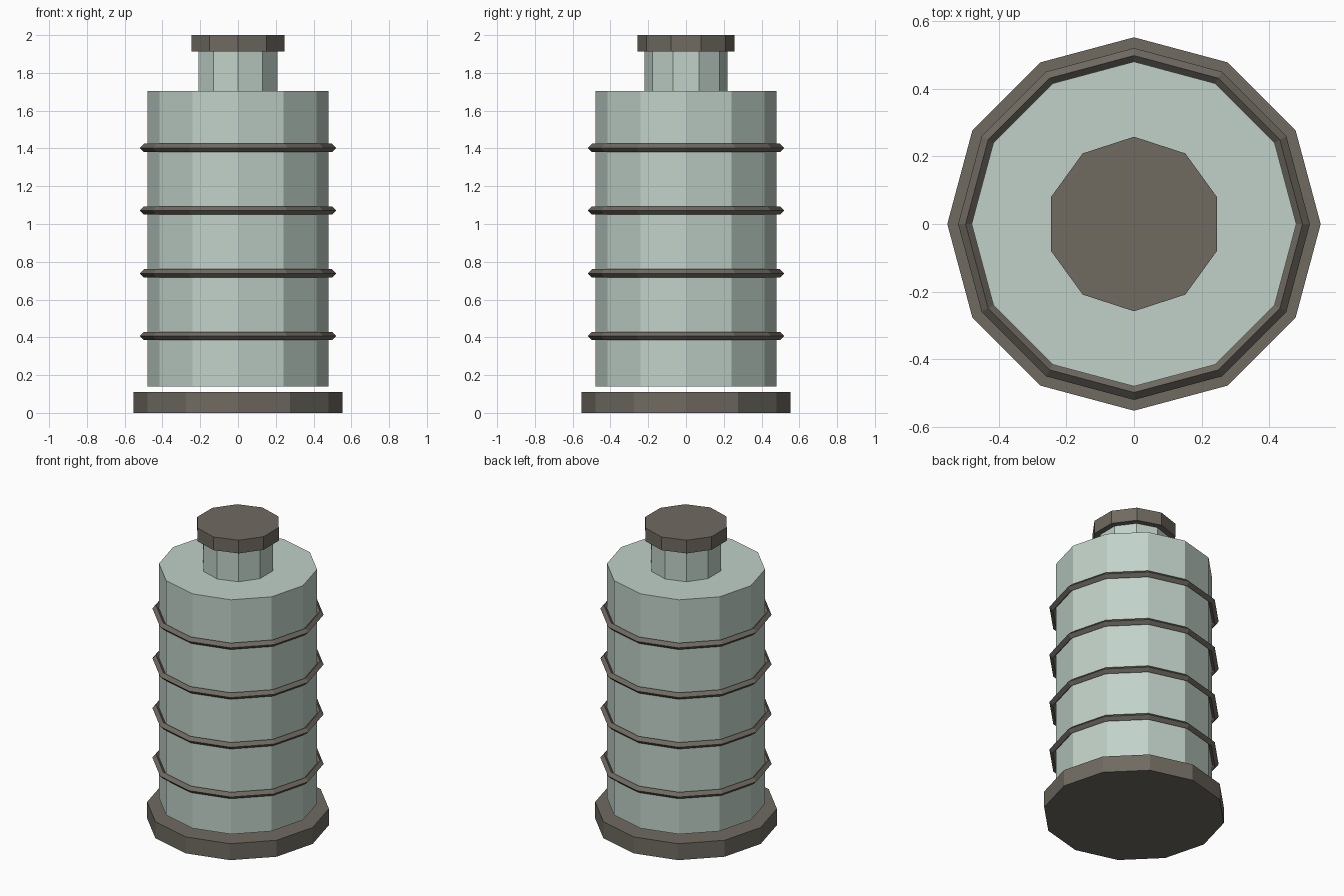
import bpy

if "Cube" in bpy.data.objects:
    bpy.data.objects.remove(bpy.data.objects["Cube"])


def material(name, rgb):
    m = bpy.data.materials.new(name)
    m.diffuse_color = (*rgb, 1)
    m.use_nodes = True
    m.node_tree.nodes["Principled BSDF"].inputs["Base Color"].default_value = m.diffuse_color
    return m


glass = material("pale_green", (0.53, 0.64, 0.58))
metal = material("dark_metal", (0.16, 0.145, 0.12))


def prism(name, sides, radius, z0, z1, mat):
    bpy.ops.mesh.primitive_cylinder_add(vertices=sides, radius=radius, depth=z1 - z0,
                                        location=(0, 0, (z0 + z1) / 2))
    ob = bpy.context.object
    ob.name = name
    ob.data.materials.append(mat)


# Base plate, floating body, neck and cap
prism("base", 12, 0.552, 0.0, 0.11, metal)
prism("body", 12, 0.48, 0.14, 1.705, glass)
prism("neck", 10, 0.22, 1.705, 1.912, glass)
prism("cap", 10, 0.258, 1.912, 2.0, metal)

# Four diamond-section bands around the body
for i in range(4):
    bpy.ops.mesh.primitive_torus_add(major_segments=12, minor_segments=4,
                                     major_radius=0.498, minor_radius=0.022,
                                     location=(0, 0, 0.407 + i * 0.332))
    band = bpy.context.object
    band.name = f"band_{i + 1}"
    band.data.materials.append(metal)
    for p in band.data.polygons:
        p.use_smooth = False
